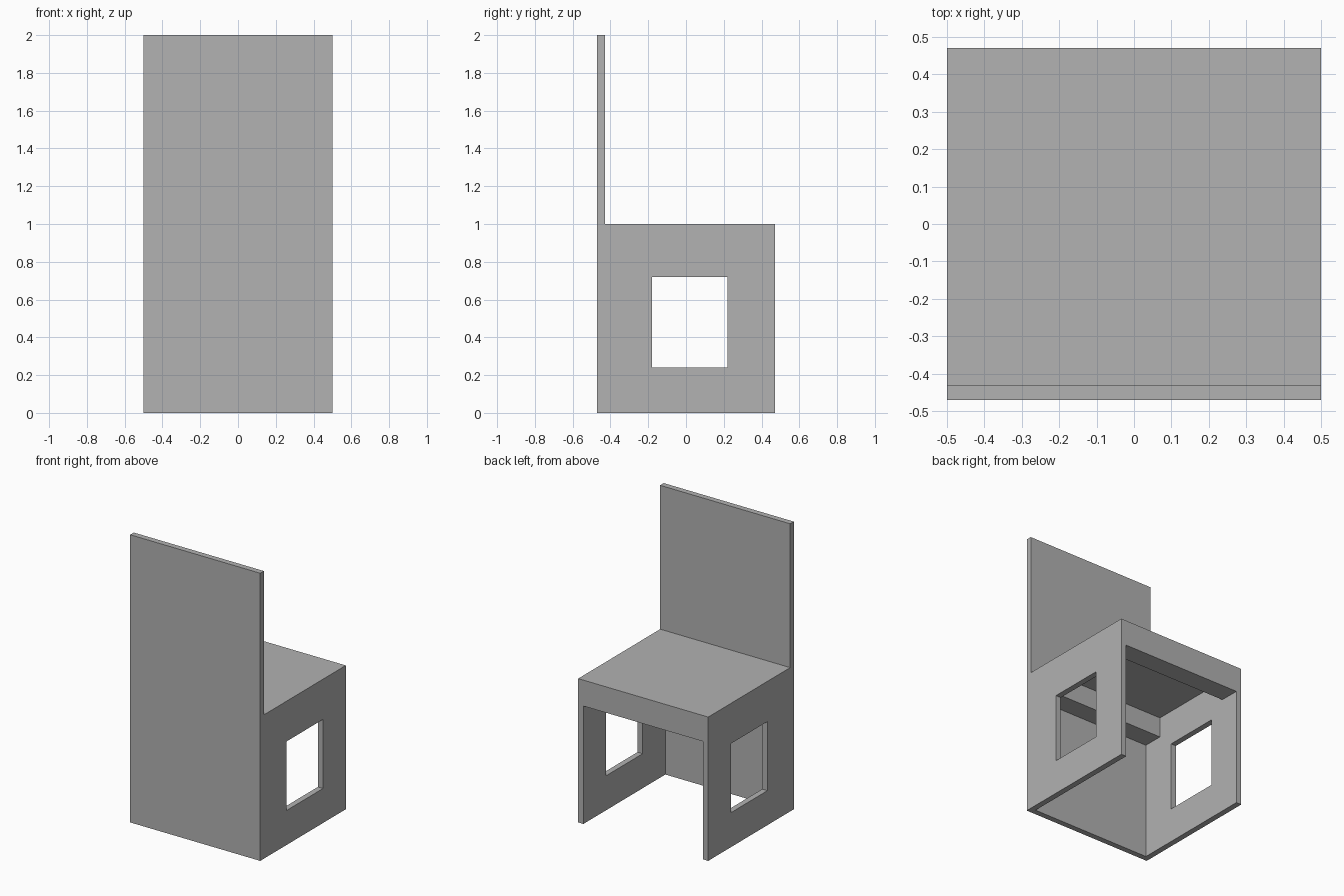
import bpy
import bmesh

if "Cube" in bpy.data.objects:
    bpy.data.objects.remove(bpy.data.objects["Cube"], do_unlink=True)

# Overall measurements
HALF_W = 0.5      # half width
T = 0.04          # board thickness
FACE_Y = -0.47    # outer face of the tall back board
OPEN_Y = 0.47     # open side under the seat
SEAT_Z = 1.0
TOP_Z = 2.0
RAIL = 0.14       # square rail section

grey = bpy.data.materials.new("plain grey")
colour = (0.445, 0.445, 0.445, 1.0)
grey.diffuse_color = colour
grey.use_nodes = True
grey.node_tree.nodes["Principled BSDF"].inputs["Base Color"].default_value = colour


def finish(name, bm):
    bmesh.ops.recalc_face_normals(bm, faces=bm.faces)
    mesh = bpy.data.meshes.new(name)
    bm.to_mesh(mesh)
    bm.free()
    mesh.materials.append(grey)
    obj = bpy.data.objects.new(name, mesh)
    bpy.context.scene.collection.objects.link(obj)
    return obj


def board(name, x, y, z):
    """Box between the (low, high) limits on each axis."""
    bm = bmesh.new()
    bmesh.ops.create_cube(bm, size=1)
    for v in bm.verts:
        for axis, (low, high) in enumerate((x, y, z)):
            v.co[axis] = high if v.co[axis] > 0 else low
    return finish(name, bm)


def side_panel(name, x, y, z, hole_y, hole_z):
    """Upright board with a rectangular opening."""
    bm = bmesh.new()

    def corners(ys, zs):
        loop = ((0, 0), (1, 0), (1, 1), (0, 1))
        return [bm.verts.new((x[0], ys[i], zs[j])) for i, j in loop]

    outer, inner = corners(y, z), corners(hole_y, hole_z)
    ring = []
    for i in range(4):
        j = (i + 1) % 4
        ring.append(bm.faces.new((outer[i], outer[j], inner[j], inner[i])))
    grown = bmesh.ops.extrude_face_region(bm, geom=ring, use_keep_orig=True)["geom"]
    for v in grown:
        if isinstance(v, bmesh.types.BMVert):
            v.co.x = x[1]
    return finish(name, bm)


# Tall back board and seat
inner_y = FACE_Y + T
under = SEAT_Z - T
board("backrest", (-HALF_W, HALF_W), (FACE_Y, inner_y), (0, TOP_Z))
board("seat", (-HALF_W, HALF_W), (inner_y, OPEN_Y), (under, SEAT_Z))

# Side panels with openings
for side, sign in (("left", 1), ("right", -1)):
    side_panel(side + "_side_panel", (sign * (HALF_W - T), sign * HALF_W),
               (inner_y, OPEN_Y), (0, under), (-0.18, 0.22), (0.24, 0.72))

# Rails under both ends of the seat
inner_x = (T - HALF_W, HALF_W - T)
for name, y in (("backrest_rail", inner_y), ("open_side_rail", OPEN_Y - RAIL)):
    board(name, inner_x, (y, y + RAIL), (under - RAIL, under))
